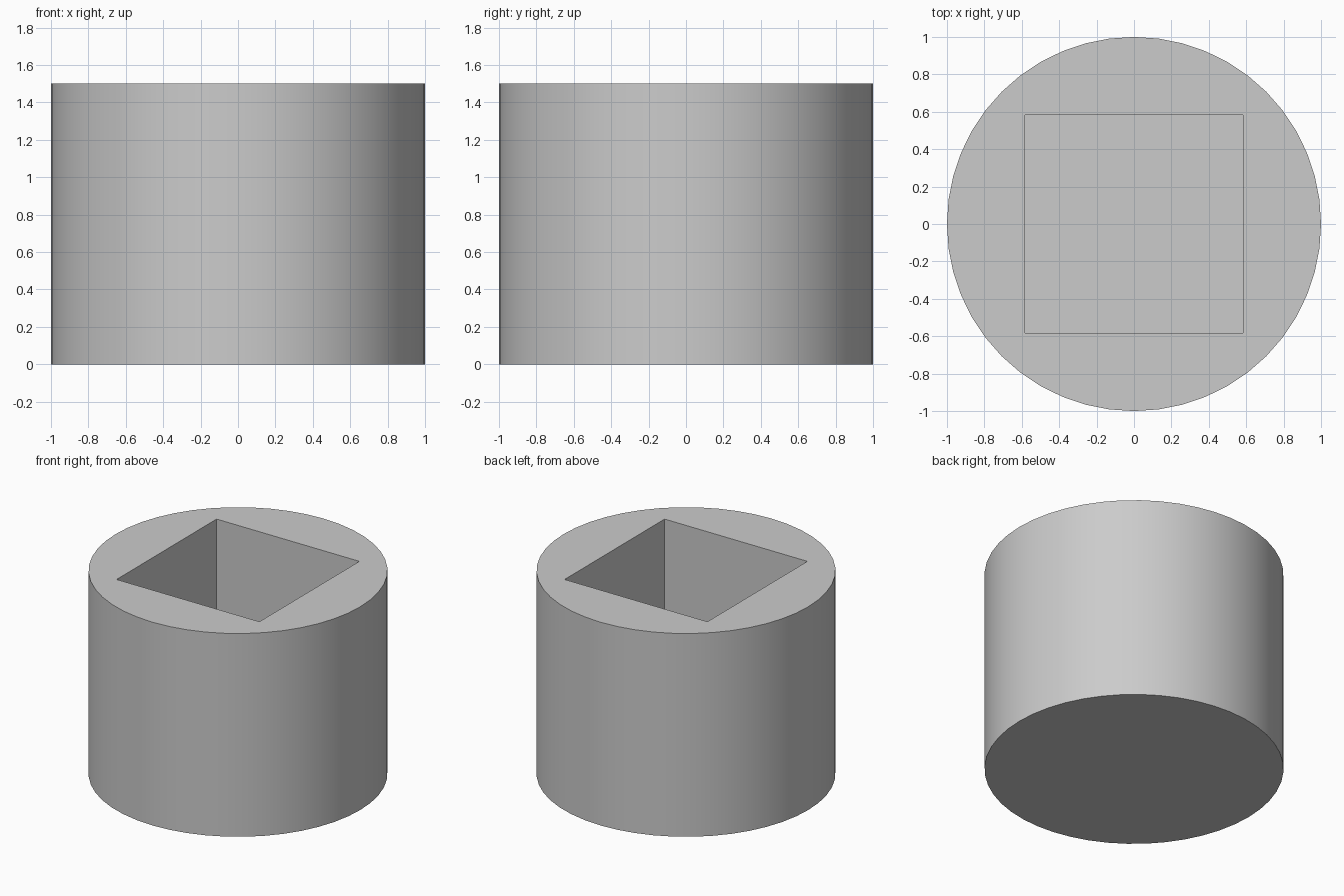
import bpy
import bmesh
import math
from mathutils import Matrix

cube = bpy.data.objects.get("Cube")
if cube:
    bpy.data.objects.remove(cube, do_unlink=True)

RADIUS, HEIGHT, SIDES = 1.0, 1.5, 48
HOLE, FLOOR = 1.166, 0.25

# Plain grey material
grey = bpy.data.materials.new("light_grey")
grey.use_nodes = True
colour = (0.6, 0.6, 0.6, 1)
grey.diffuse_color = colour
grey.node_tree.nodes["Principled BSDF"].inputs["Base Color"].default_value = colour


def add_object(name, bm):
    mesh = bpy.data.meshes.new(name)
    bm.to_mesh(mesh)
    bm.free()
    mesh.materials.append(grey)
    obj = bpy.data.objects.new(name, mesh)
    bpy.context.collection.objects.link(obj)
    return obj


# Round body
bm = bmesh.new()
bmesh.ops.create_cone(bm, cap_ends=True, segments=SIDES, radius1=RADIUS,
                      radius2=RADIUS, depth=HEIGHT,
                      matrix=Matrix.Translation((0, 0, HEIGHT / 2)))
body = add_object("round_body", bm)

# Square socket, open at the top and closed by a floor
bm = bmesh.new()
bmesh.ops.create_cube(bm, size=1, matrix=Matrix.Translation((0, 0, FLOOR + HEIGHT / 2))
                      @ Matrix.Diagonal((HOLE, HOLE, HEIGHT, 1)))
cutter = add_object("socket_cutter", bm)

cut = body.modifiers.new("square_socket", "BOOLEAN")
cut.operation = "DIFFERENCE"
cut.solver = "EXACT"
cut.object = cutter

# Apply the cut, then drop the cutter
bpy.context.view_layer.objects.active = body
body.select_set(True)
bpy.ops.object.modifier_apply(modifier=cut.name)
bpy.data.objects.remove(cutter, do_unlink=True)

# Smooth round wall with crisp rims
bpy.ops.object.shade_smooth_by_angle(angle=math.radians(30))
